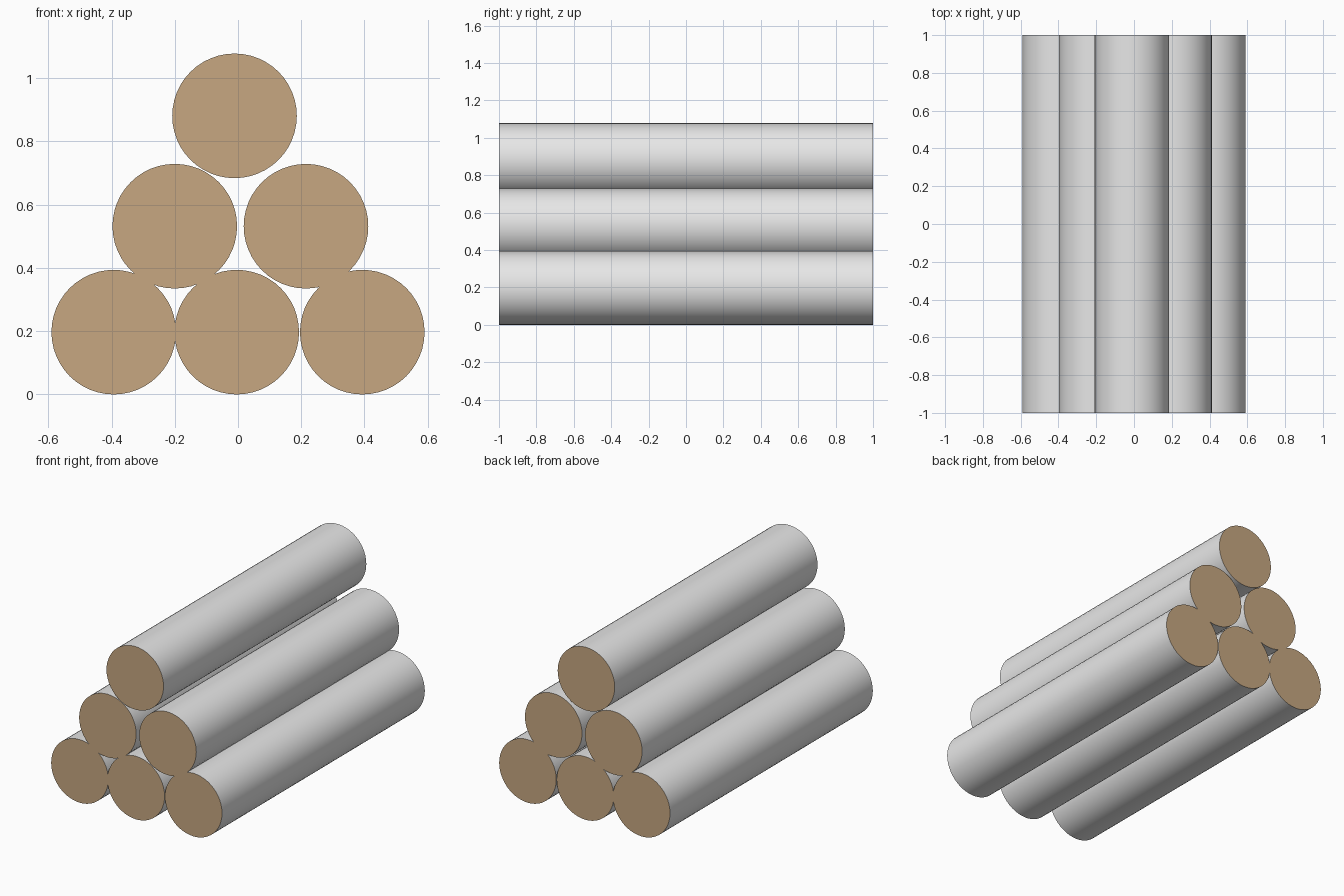
import bpy
import math

if "Cube" in bpy.data.objects:
    bpy.data.objects.remove(bpy.data.objects["Cube"])

RADIUS, LENGTH, SIDES = 0.197, 2.0, 48


def material(name, rgb):
    m = bpy.data.materials.new(name)
    m.diffuse_color = (*rgb, 1.0)
    m.use_nodes = True
    m.node_tree.nodes["Principled BSDF"].inputs["Base Color"].default_value = m.diffuse_color
    return m


bark = material("grey_bark", (0.8, 0.8, 0.8))
cut_wood = material("brown_cut_wood", (0.57, 0.39, 0.22))


def log(name, x, z):
    # log lying along y, with brown cut faces at both ends
    bpy.ops.mesh.primitive_cylinder_add(
        vertices=SIDES, radius=RADIUS, depth=LENGTH,
        location=(x, 0, z), rotation=(math.pi / 2, 0, 0))
    ob = bpy.context.object
    ob.name = name
    ob.data.materials.append(bark)
    ob.data.materials.append(cut_wood)
    for f in ob.data.polygons:
        f.material_index = 1 if abs(f.normal.z) > 0.9 else 0
    bpy.ops.object.shade_smooth_by_angle(angle=math.radians(30))


# three rows of the stack: row name, height, log centres
rows = [
    ("bottom", RADIUS, (-0.393, -0.004, 0.393)),
    ("middle", 0.532, (-0.200, 0.215)),
    ("top", 0.881, (-0.011,)),
]
for row, z, centres in rows:
    for i, x in enumerate(centres, 1):
        log(f"{row}_log_{i}", x, z)
